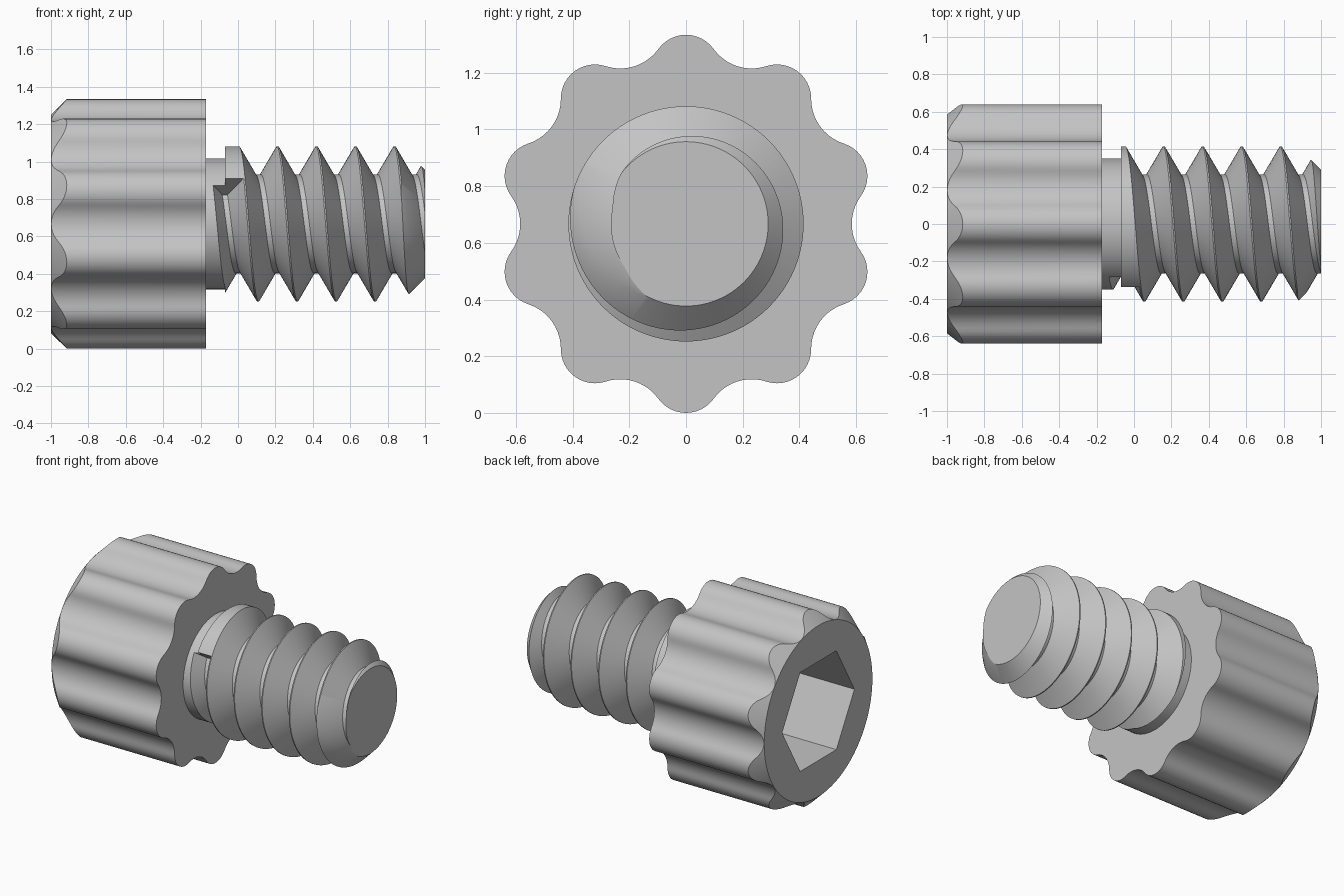
import bpy
import bmesh
from math import sin, cos, pi, tau, radians, hypot, atan2, sqrt

cube = bpy.data.objects.get("Cube")
if cube:
    bpy.data.objects.remove(cube, do_unlink=True)

AXIS_Z = 0.667      # height of the screw axis

steel = bpy.data.materials.new("grey steel")
steel.use_nodes = True
steel.diffuse_color = (0.55, 0.55, 0.55, 1)
steel.node_tree.nodes["Principled BSDF"].inputs["Base Color"].default_value = (0.55, 0.55, 0.55, 1)


def polar(x, radius, angle):
    """Point around the screw axis; angle 0 is up, growing towards the front."""
    return (x, -radius * sin(angle), AXIS_Z + radius * cos(angle))


def loft(name, rings):
    """Closed solid through a row of equal rings."""
    bm = bmesh.new()
    loops = [[bm.verts.new(p) for p in ring] for ring in rings]
    n = len(loops[0])
    for a, b in zip(loops, loops[1:]):
        for i in range(n):
            j = (i + 1) % n
            bm.faces.new((a[i], a[j], b[j], b[i]))
    bm.faces.new(loops[0])
    bm.faces.new(loops[-1])
    bmesh.ops.recalc_face_normals(bm, faces=bm.faces)
    mesh = bpy.data.meshes.new(name)
    bm.to_mesh(mesh)
    bm.free()
    mesh.materials.append(steel)
    obj = bpy.data.objects.new(name, mesh)
    bpy.context.collection.objects.link(obj)
    return obj


def activate(obj):
    bpy.ops.object.select_all(action='DESELECT')
    obj.select_set(True)
    bpy.context.view_layer.objects.active = obj


def carve(obj, cutter):
    """Subtract the cutter, discard it and shade the result."""
    mod = obj.modifiers.new("cut", 'BOOLEAN')
    mod.operation = 'DIFFERENCE'
    mod.solver = 'EXACT'
    mod.object = cutter
    activate(obj)
    bpy.ops.object.modifier_apply(modifier=mod.name)
    bpy.data.objects.remove(cutter, do_unlink=True)
    bpy.ops.object.shade_smooth_by_angle(angle=radians(25))


# Head outline: ten round lobes joined by tangent hollows
LOBES, BUMP, HOLLOW = 10, 0.12, 0.166
bump_c = 0.667 - BUMP
hollow_c = 0.585 + HOLLOW
half = pi / LOBES
alpha = atan2(hollow_c * sin(half), hollow_c * cos(half) - bump_c)
outline = []
for k in range(LOBES):
    arc = []
    for i in range(13):
        a = alpha * (i / 6 - 1)
        arc.append((bump_c + BUMP * cos(a), BUMP * sin(a)))
    for i in range(1, 10):
        a = alpha + pi + (2 * half - 2 * alpha) * i / 10
        arc.append((hollow_c * cos(half) + HOLLOW * cos(a),
                    hollow_c * sin(half) + HOLLOW * sin(a)))
    outline += [(hypot(u, v), atan2(v, u) + k * 2 * half) for u, v in arc]

# Head with a conical chamfer trimming the lobes at the outer end
FACE_R = 0.584
head = loft("knurled_head", [
    [polar(-1, FACE_R, t) for r, t in outline],
    [polar(-1 + (r - FACE_R) * 1.02, r, t) for r, t in outline],
    [polar(-0.17, r, t) for r, t in outline],
])

# Hexagonal drive socket
socket = loft("socket_cutter", [
    [polar(x, 0.39, pi / 6 + i * pi / 3) for i in range(6)] for x in (-1.1, -0.55)])
carve(head, socket)

# Shank: collar, thread blank and tip chamfer
SEG = 96
profile = [(-0.25, 0.35), (-0.07, 0.35), (-0.07, 0.415), (0.875, 0.415), (1, 0.29)]
shank = loft("threaded_shank", [
    [polar(x, r, tau * i / SEG) for i in range(SEG)] for x, r in profile])

# Helical V groove with a narrow flat root
PITCH, ROOT, TOP, FLAT = 0.2085, 0.265, 0.419, 0.014
wide = FLAT + (TOP - ROOT) / sqrt(3)
section = [(-FLAT, ROOT), (FLAT, ROOT), (wide, TOP), (-wide, TOP)]
rings = []
for i in range(int(1.23 / PITCH * SEG)):
    t = radians(54) + tau * i / SEG
    middle = -0.1015 + PITCH * t / tau
    rings.append([polar(middle + dx, r, t) for dx, r in section])
carve(shank, loft("thread_cutter", rings))
